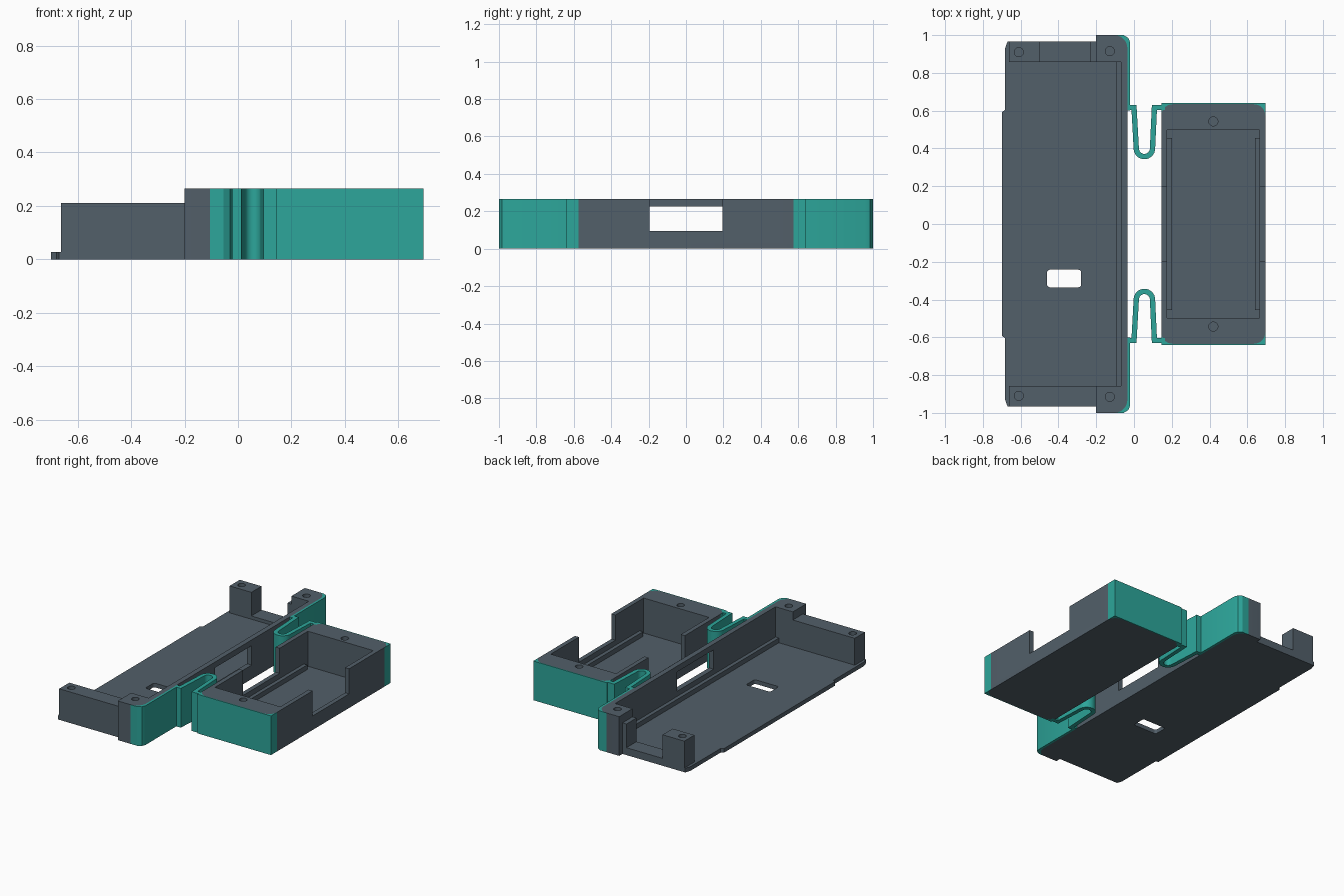
import bpy, bmesh, math
from mathutils import Vector

if "Cube" in bpy.data.objects:
    bpy.data.objects.remove(bpy.data.objects["Cube"])


def material(name, rgb):
    m = bpy.data.materials.new(name)
    m.diffuse_color = (*rgb, 1)
    m.use_nodes = True
    m.node_tree.nodes["Principled BSDF"].inputs["Base Color"].default_value = m.diffuse_color
    return m


GREY = material("slate grey", (0.085, 0.115, 0.142))
TEAL = material("teal", (0.026, 0.38, 0.325))
TOP = 0.265
FLOOR = 0.028


def prism(name, pts, z0, z1, mat=GREY, side=1):
    """Extrude a plan outline from z0 to z1; side=-1 mirrors it in y."""
    bm = bmesh.new()
    verts = [bm.verts.new((x, y * side, z0)) for x, y in pts]
    face = bm.faces.new(verts)
    ext = bmesh.ops.extrude_face_region(bm, geom=[face])["geom"]
    for v in ext:
        if isinstance(v, bmesh.types.BMVert):
            v.co.z = z1
    bmesh.ops.recalc_face_normals(bm, faces=bm.faces)
    me = bpy.data.meshes.new(name)
    bm.to_mesh(me)
    bm.free()
    me.materials.append(mat)
    ob = bpy.data.objects.new(name, me)
    bpy.context.collection.objects.link(ob)
    return ob


def box(name, x0, x1, y0, y1, z0, z1, mat=GREY, side=1):
    return prism(name, [(x0, y0), (x1, y0), (x1, y1), (x0, y1)], z0, z1, mat, side)


def arc(cx, cy, r, a0, a1, n=8):
    return [(cx + r * math.cos(math.radians(a0 + (a1 - a0) * i / n)),
             cy + r * math.sin(math.radians(a0 + (a1 - a0) * i / n))) for i in range(n + 1)]


def rounded(x0, x1, y0, y1, r):
    return (arc(x1 - r, y1 - r, r, 0, 90) + arc(x0 + r, y1 - r, r, 90, 180)
            + arc(x0 + r, y0 + r, r, 180, 270) + arc(x1 - r, y0 + r, r, 270, 360))


def ribbon(path, width):
    """Closed outline of constant width around an open path, with mitred joints."""
    p = [Vector(q) for q in path]
    left, right = [], []
    for i, q in enumerate(p):
        d0 = (q - p[i - 1]).normalized() if i else (p[1] - q).normalized()
        d1 = (p[i + 1] - q).normalized() if i < len(p) - 1 else d0
        n0, n1 = Vector((-d0.y, d0.x)), Vector((-d1.y, d1.x))
        n = (n0 + n1).normalized()
        n *= width / 2 / n.dot(n0)
        left.append(tuple(q + n))
        right.append(tuple(q - n))
    return left + right[::-1]


def cut(ob, cutter):
    mod = ob.modifiers.new("cut", "BOOLEAN")
    mod.operation = "DIFFERENCE"
    mod.solver = "EXACT"
    mod.object = cutter
    cutter.hide_render = True
    bpy.context.view_layer.objects.active = ob
    bpy.ops.object.modifier_apply(modifier=mod.name)
    bpy.data.objects.remove(cutter)


def screw_hole(ob, x, y, side):
    cut(ob, prism("hole_cutter", arc(x, y, 0.024, 0, 345, 23), 0.1, 0.4, GREY, side))


# Long tray: floor with a side lip and a slot
half = [(-0.035, 0.857), (-0.20, 0.857), (-0.20, 0.965), (-0.67, 0.965),
        (-0.682, 0.93), (-0.682, 0.605), (-0.70, 0.592)]
floor = prism("long_tray_floor", half + [(x, -y) for x, y in half[::-1]], 0, FLOOR)
cut(floor, prism("slot_cutter", rounded(-0.46, -0.28, -0.335, -0.242, 0.015), -0.1, 0.1))

# Long tray: side wall with a window, and the ledge at its foot
wall = box("long_tray_wall", -0.07, -0.035, -0.857, 0.857, FLOOR, TOP)
cut(wall, box("window_cutter", -0.2, 0.1, -0.195, 0.195, 0.095, 0.226))
box("long_tray_ledge", -0.095, -0.07, -0.857, 0.857, FLOOR, 0.06)

# Long tray: front end wall, and separate back post with a low sill
front = box("front_end_wall", -0.663, -0.20, 0.857, 0.965, FLOOR, 0.21, side=-1)
screw_hole(front, -0.61, 0.91, -1)
back = box("back_post", -0.663, -0.50, 0.857, 0.965, FLOOR, 0.21)
screw_hole(back, -0.61, 0.91, 1)
box("back_sill", -0.50, -0.23, 0.857, 0.965, FLOOR, 0.05)
box("back_step", -0.23, -0.20, 0.857, 0.965, FLOOR, 0.21)

# Short tray: floor
prism("short_tray_floor", rounded(0.145, 0.695, -0.634, 0.634, 0.06), 0, FLOOR)

for s in (1, -1):
    # Long tray corner posts, rounded under the teal arm
    post = prism("corner_post", [(-0.20, 0.857), (-0.035, 0.857)]
                 + arc(-0.105, 0.93, 0.07, 0, 90) + [(-0.20, 1.0)], 0, TOP, GREY, s)
    screw_hole(post, -0.128, 0.915, s)

    # Teal arm wrapping the corner
    prism("teal_arm", [(-0.055, 1.0), (-0.03, 0.985), (-0.02, 0.96), (-0.02, 0.602),
                       (-0.035, 0.602)] + arc(-0.105, 0.93, 0.07, 0, 90), 0, TOP, TEAL, s)

    # Spring loop linking the trays
    path = ([(-0.022, 0.617), (0.0, 0.617)] + arc(0.055, 0.40, 0.043, 180, 360, 16)
            + [(0.108, 0.617), (0.165, 0.617)])
    prism("spring_loop", ribbon(path, 0.028), 0, TOP, TEAL, s)

    # Short tray end block with screw hole
    end = prism("short_tray_end", [(0.145, 0.497), (0.695, 0.497)]
                + arc(0.635, 0.574, 0.06, 0, 90) + arc(0.205, 0.574, 0.06, 90, 180),
                FLOOR, TOP, GREY, s)
    screw_hole(end, 0.42, 0.543, s)

    # Teal skin over the end, filling out both corners
    prism("teal_end_skin", [(0.145, 0.64), (0.695, 0.64)]
          + arc(0.635, 0.574, 0.06, 0, 90) + arc(0.205, 0.574, 0.06, 90, 180),
          0, TOP, TEAL, s)

# Short tray: notched long walls and inner ledges
for x0, x1, l0, l1 in ((0.145, 0.175, 0.175, 0.20), (0.665, 0.695, 0.64, 0.665)):
    side_wall = box("short_tray_wall", x0, x1, -0.497, 0.497, FLOOR, TOP)
    cut(side_wall, box("notch_cutter", x0 - 0.1, x1 + 0.1, -0.195, 0.195, 0.095, 0.5))
    box("short_tray_ledge", l0, l1, -0.455, 0.455, FLOOR, 0.06)

# Smooth the curved faces, keep edges sharp
bpy.ops.object.select_all(action="SELECT")
bpy.context.view_layer.objects.active = floor
bpy.ops.object.shade_smooth_by_angle(angle=math.radians(30))
